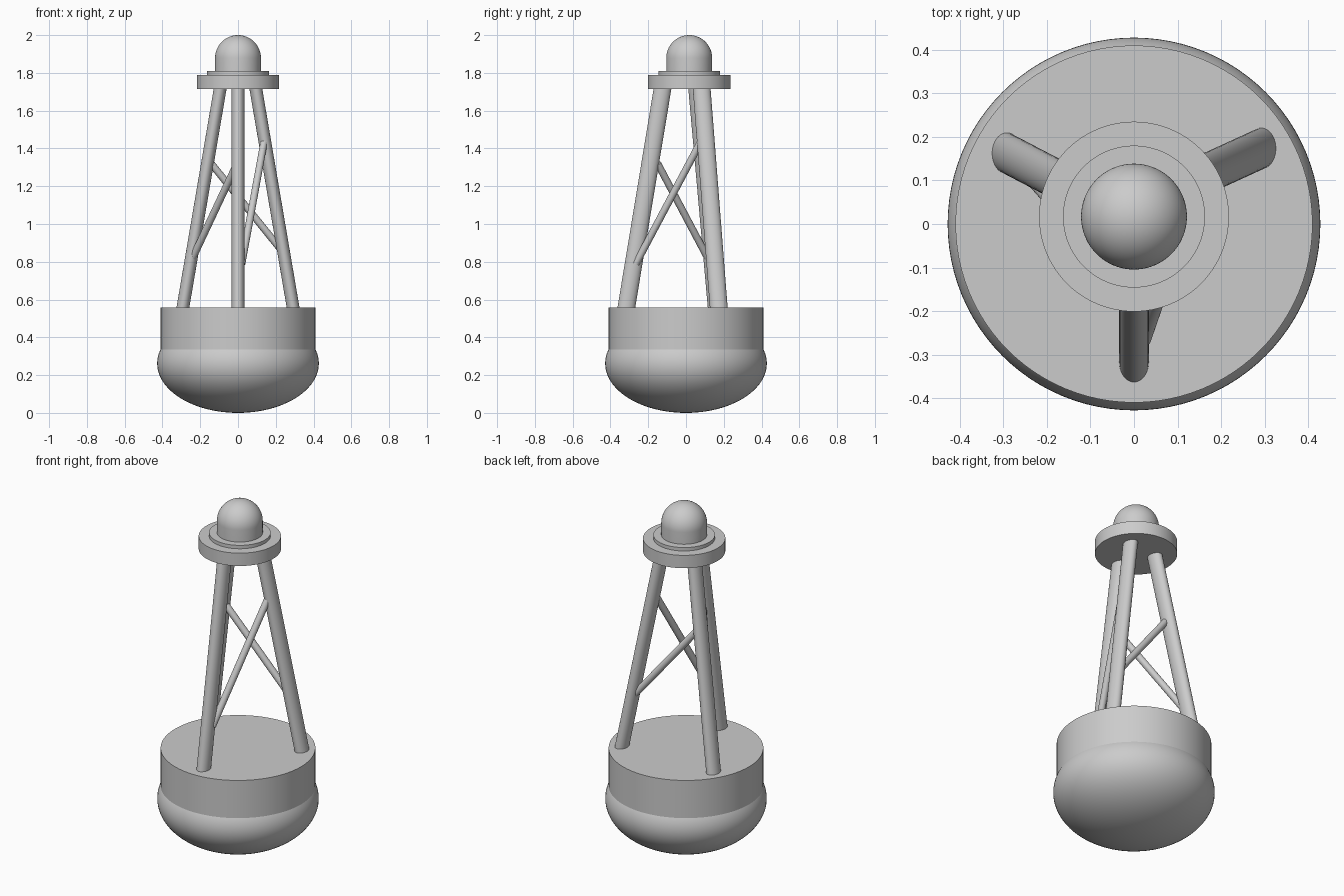
import bpy, bmesh, math
from mathutils import Vector

if "Cube" in bpy.data.objects:
    bpy.data.objects.remove(bpy.data.objects["Cube"])


def finish(obj, name):
    obj.name = name
    bpy.ops.object.select_all(action='DESELECT')
    obj.select_set(True)
    bpy.context.view_layer.objects.active = obj
    bpy.ops.object.shade_smooth_by_angle(angle=math.radians(35))
    return obj


def lathe(name, profile, y=0.0, steps=96):
    """Spin an (r, z) profile around the vertical axis."""
    bm = bmesh.new()
    vs = [bm.verts.new((r, 0, z)) for r, z in profile]
    es = [bm.edges.new(p) for p in zip(vs, vs[1:])]
    bmesh.ops.spin(bm, geom=vs + es, cent=(0, 0, 0), axis=(0, 0, 1),
                   angle=2 * math.pi, steps=steps, use_merge=False)
    bmesh.ops.remove_doubles(bm, verts=bm.verts, dist=1e-5)
    bmesh.ops.recalc_face_normals(bm, faces=bm.faces)
    me = bpy.data.meshes.new(name)
    bm.to_mesh(me)
    bm.free()
    obj = bpy.data.objects.new(name, me)
    obj.location.y = y
    bpy.context.collection.objects.link(obj)
    return finish(obj, name)


def leg(name, a, b, rx=0.034, ry=0.047, n=40):
    """Leaning tube with level oval ends."""
    bm = bmesh.new()
    rings = [[bm.verts.new((p[0] + rx * math.cos(2 * math.pi * i / n),
                            p[1] + ry * math.sin(2 * math.pi * i / n), p[2]))
              for i in range(n)] for p in (a, b)]
    lo, hi = rings
    for i in range(n):
        j = (i + 1) % n
        bm.faces.new((lo[i], lo[j], hi[j], hi[i]))
    bm.faces.new(lo[::-1])
    bm.faces.new(hi)
    me = bpy.data.meshes.new(name)
    bm.to_mesh(me)
    bm.free()
    obj = bpy.data.objects.new(name, me)
    bpy.context.collection.objects.link(obj)
    return finish(obj, name)


def brace(name, a, b, r=0.019):
    a, b = Vector(a), Vector(b)
    d = b - a
    bpy.ops.mesh.primitive_cylinder_add(vertices=32, radius=r, depth=d.length,
                                        location=(a + b) / 2,
                                        rotation=d.to_track_quat('Z', 'Y').to_euler())
    return finish(bpy.context.object, name)


# Float: squashed ball with a straight drum on top
bpy.ops.mesh.primitive_uv_sphere_add(segments=96, ring_count=48, radius=1,
                                     location=(0, 0, 0.262))
bpy.context.object.scale = (0.428, 0.428, 0.262)
finish(bpy.context.object, "float_bottom")
lathe("float_drum", [(0, 0.28), (0.41, 0.28), (0.41, 0.557), (0, 0.557)])

# Three leaning legs
leg("front_leg", (0, -0.317, 0.55), (0, -0.122, 1.73))
leg("right_leg", (0.293, 0.174, 0.55), (0.092, 0.082, 1.73))
leg("left_leg", (-0.293, 0.163, 0.55), (-0.092, 0.058, 1.73))

# Diagonal braces, one per side of the tower
brace("right_brace", (0.02, -0.265, 0.79), (0.137, 0.075, 1.43))
brace("left_brace", (-0.24, 0.115, 0.82), (-0.005, -0.15, 1.32))
brace("back_brace", (0.235, 0.158, 0.855), (-0.15, 0.09, 1.33))

# Platform, lamp base and domed lamp
TOP_Y = 0.017
lathe("platform", [(0, 1.715), (0.218, 1.715), (0.218, 1.79), (0, 1.79)], TOP_Y)
lathe("lamp_base", [(0, 1.78), (0.163, 1.78), (0.163, 1.81), (0, 1.81)], TOP_Y)
R = 0.1215
dome = [(R * math.cos(t), 2 - R + R * math.sin(t))
        for t in (math.pi / 2 * i / 20 for i in range(20))]
lathe("lamp", [(0, 1.80), (R, 1.80)] + dome + [(0, 2.0)], TOP_Y)
